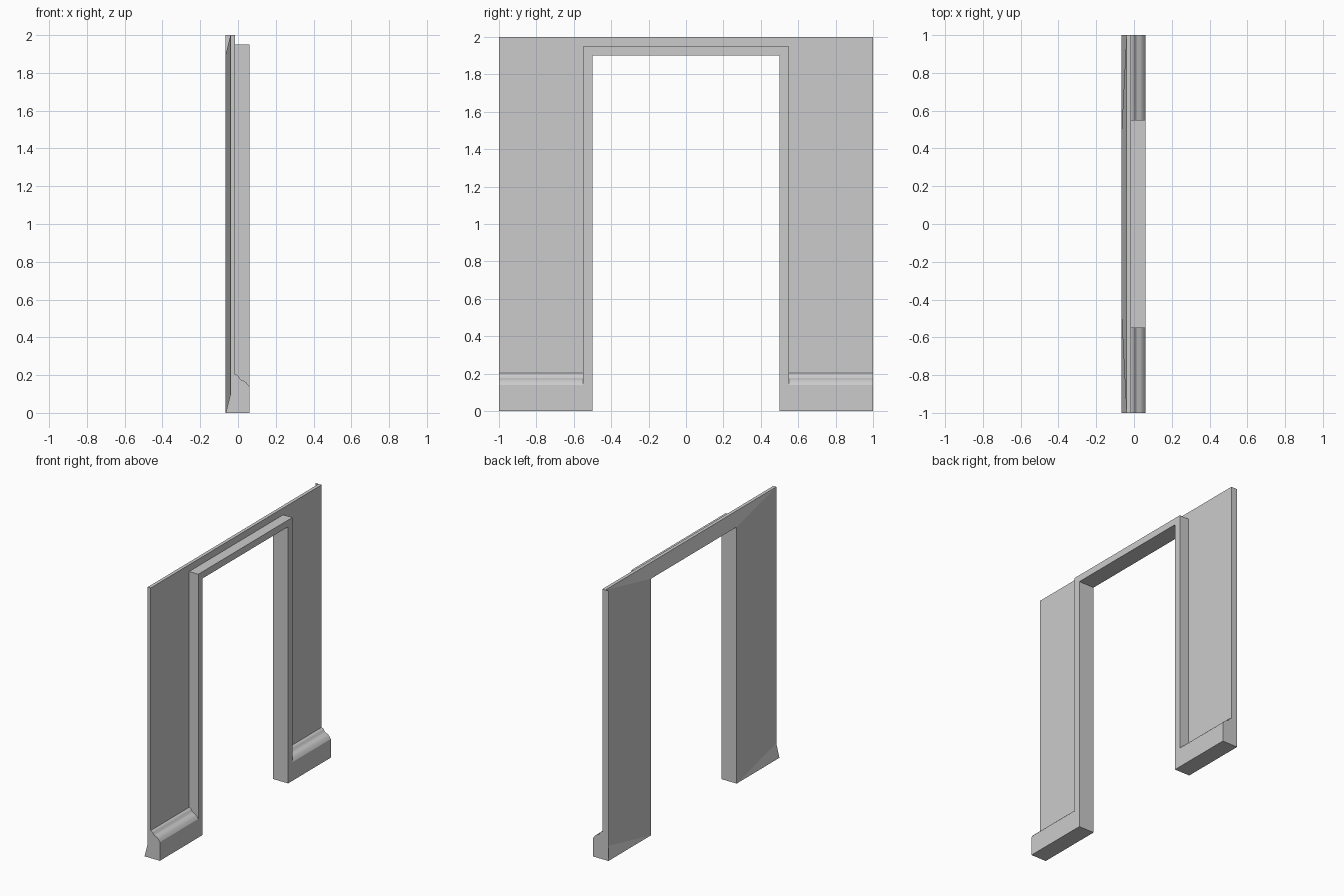
import bpy, bmesh
from mathutils import Vector

if "Cube" in bpy.data.objects:
    bpy.data.objects.remove(bpy.data.objects["Cube"])

BACK, BEVEL, FRONT, FACE = -0.065, -0.04, -0.015, 0.06   # depth planes along x
GAP, TRIM, END = 0.5, 0.55, 1.0                          # half widths along y
HEAD, TRIM_TOP, TOP = 1.9, 1.95, 2.0                     # heights


def finish(bm, name):
    mesh = bpy.data.meshes.new(name)
    bm.to_mesh(mesh)
    bm.free()
    ob = bpy.data.objects.new(name, mesh)
    bpy.context.scene.collection.objects.link(ob)
    return ob


def face(bm, pts, outward):
    """Add one polygon, wound so its normal follows the outward hint."""
    f = bm.faces.new([bm.verts.new(p) for p in pts])
    f.normal_update()
    if f.normal.dot(Vector(outward)) < 0:
        f.normal_flip()


def prism(name, pts, direction):
    """Closed solid swept from a flat outline."""
    bm = bmesh.new()
    f = bm.faces.new([bm.verts.new(p) for p in pts])
    ext = bmesh.ops.extrude_face_region(bm, geom=[f], use_keep_orig=True)
    moved = [v for v in ext["geom"] if isinstance(v, bmesh.types.BMVert)]
    bmesh.ops.translate(bm, verts=moved, vec=direction)
    bmesh.ops.recalc_face_normals(bm, faces=bm.faces)
    return finish(bm, name)


def arch(outer, top):
    """Doorway-shaped outline in (y, z)."""
    return [(-outer, 0), (-outer, top), (outer, top), (outer, 0),
            (GAP, 0), (GAP, HEAD), (-GAP, HEAD), (-GAP, 0)]


# Wall panel: flat front, back sloping in toward the upper outer edge
bm = bmesh.new()
face(bm, [(FRONT, y, z) for y, z in arch(END, TOP)], (1, 0, 0))
face(bm, [(BEVEL, -END, TOP), (BEVEL, END, TOP),
          (FRONT, END, TOP), (FRONT, -END, TOP)], (0, 0, 1))
face(bm, [(BACK, -GAP, HEAD), (BACK, GAP, HEAD),
          (BEVEL, END, TOP), (BEVEL, -END, TOP)], (-1, 0, 0))
face(bm, [(BACK, -GAP, HEAD), (BACK, GAP, HEAD),
          (FRONT, GAP, HEAD), (FRONT, -GAP, HEAD)], (0, 0, -1))
for s in (-1, 1):
    foot, head = (BACK, s * GAP, 0), (BACK, s * GAP, HEAD)
    corner, toe, low = (BEVEL, s * END, TOP), (BACK, s * END, 0), (BEVEL, s * END, 0.1)
    for tri in ((foot, head, corner), (foot, corner, low), (foot, low, toe)):
        face(bm, tri, (-1, 0, 0))
    face(bm, [foot, head, (FRONT, s * GAP, HEAD), (FRONT, s * GAP, 0)], (0, -s, 0))
    face(bm, [foot, toe, (FRONT, s * END, 0), (FRONT, s * GAP, 0)], (0, 0, -1))
# Wall ends: one follows the slope, the other is a full-depth cap
face(bm, [(BACK, -END, 0), (BEVEL, -END, 0.1), (BEVEL, -END, TOP),
          (FRONT, -END, TOP), (FRONT, -END, 0)], (0, -1, 0))
face(bm, [(BACK, END, 0), (BACK, END, TOP), (FRONT, END, TOP), (FRONT, END, 0)], (0, 1, 0))
bmesh.ops.remove_doubles(bm, verts=bm.verts, dist=0.0001)
finish(bm, "wall_panel")

# Door trim around the opening
prism("door_trim", [(FRONT, y, z) for y, z in arch(TRIM, TRIM_TOP)], (FACE - FRONT, 0, 0))

# Moulded baseboards on both sides
profile = [(FRONT, 0), (FACE, 0), (FACE, 0.138), (0.053, 0.149), (0.044, 0.160),
           (0.033, 0.169), (0.018, 0.174), (0.010, 0.180), (0.004, 0.192),
           (-0.004, 0.200), (FRONT, 0.204)]
for side, s in (("left", -1), ("right", 1)):
    ob = prism("baseboard_" + side, [(x, s * TRIM, z) for x, z in profile],
               (0, s * (END - TRIM), 0))
    bpy.ops.object.select_all(action='DESELECT')
    ob.select_set(True)
    bpy.context.view_layer.objects.active = ob
    bpy.ops.object.shade_smooth_by_angle(angle=0.55)
